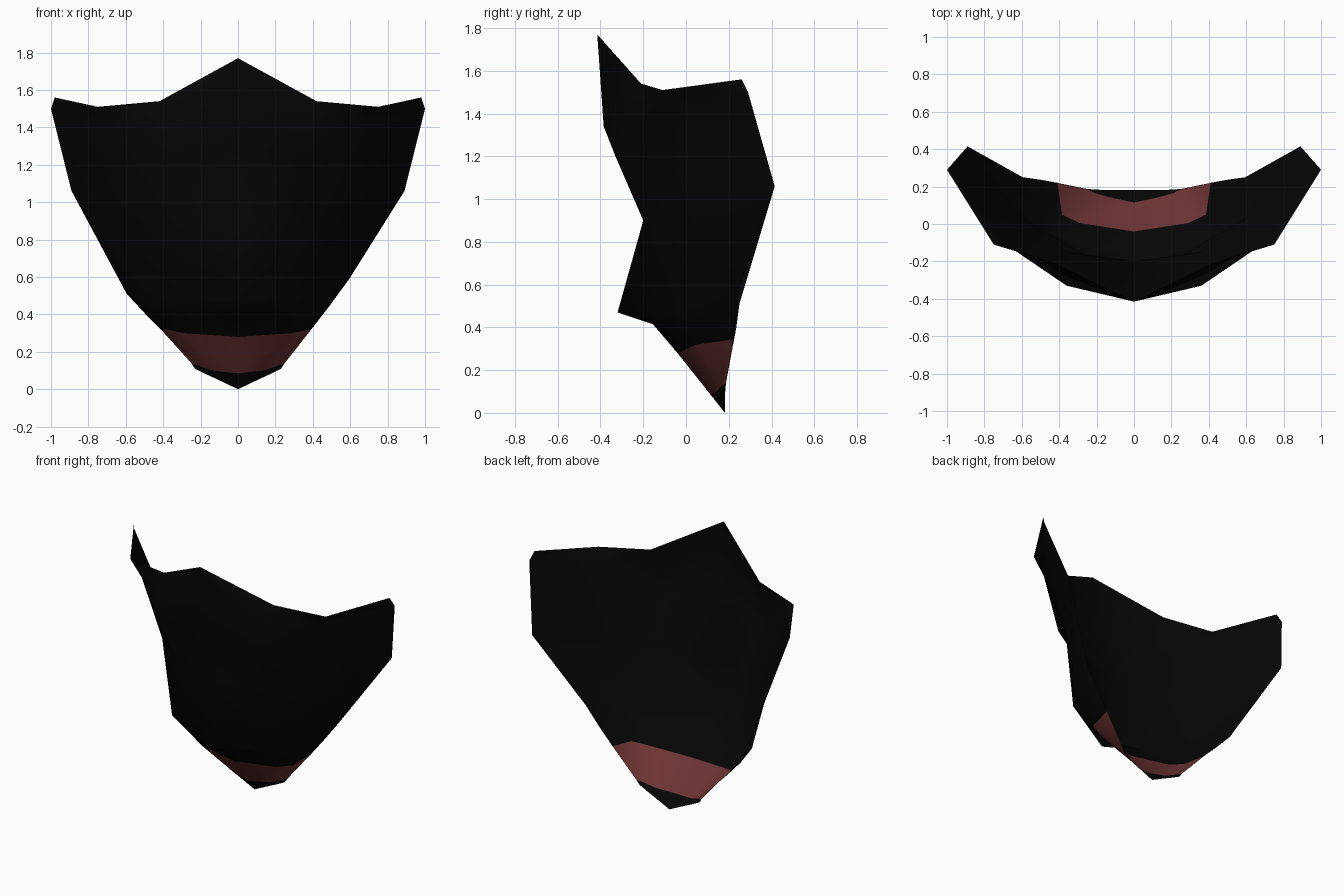
import bpy, bmesh

if "Cube" in bpy.data.objects:
    bpy.data.objects.remove(bpy.data.objects["Cube"])

def material(name, rgb):
    m = bpy.data.materials.new(name)
    m.diffuse_color = (*rgb, 1)
    m.use_nodes = True
    m.node_tree.nodes["Principled BSDF"].inputs["Base Color"].default_value = m.diffuse_color
    return m

black = material("black_cloth", (0.0017, 0.0017, 0.0017))
red = material("dull_red_trim", (0.155, 0.034, 0.034))

# Half cross-sections from the nose bridge down to the chin tip,
# each running from the centre line to the open side edge
ROWS = [
    [(0, -.415, 1.77), (.42, -.21, 1.54), (.75, -.11, 1.51), (.98, .26, 1.56)],    # upper rim
    [(0, -.385, 1.34), (.36, -.33, 1.20), (.64, -.14, 1.42), (1.0, .29, 1.50)],    # cheeks
    [(0, -.20, .90), (.36, -.15, .92), (.61, .04, .94), (.89, .415, 1.06)],        # mouth
    [(0, -.32, .47), (.24, -.18, .47), (.48, -.037, .467), (.595, .25, .55)],      # chin ridge
    [(0, -.155, .415), (.27, -.105, .405), (.43, .01, .40), (.49, .235, .422)],    # under chin
    [(0, -.04, .28), (.29, .005, .30), (.385, .05, .32), (.41, .22, .33)],         # trim top
    [(0, .115, .085), (.14, .145, .10), (.21, .165, .125), (.25, .187, .14)],      # trim bottom
    [(0, .182, 0), (.115, .182, .055), (.17, .182, .08), (.23, .182, .11)],        # hem
]
TRIM_BAND = 5
UNEVEN = {3: .04, 4: .025, 5: .013}  # left edge hangs lower, right edge higher

bm = bmesh.new()
grid = []
for r, row in enumerate(ROWS):
    left = [(-x, y, z) for x, y, z in reversed(row[1:])]
    line = [bm.verts.new(p) for p in left + row]
    line[0].co.z -= UNEVEN.get(r, 0)
    line[-1].co.z += UNEVEN.get(r, 0)
    grid.append(line)

# Skin the cross-sections with mirrored diagonals, colouring the trim band;
# the folds of the upper rim run outward from the nose bridge
for r in range(len(grid) - 1):
    a, b = grid[r], grid[r + 1]
    for c in range(len(a) - 1):
        p, q, s, t = a[c], b[c], b[c + 1], a[c + 1]
        if (c < 3) != (r == 0):
            tris = ((p, q, s), (p, s, t))
        else:
            tris = ((p, q, t), (q, s, t))
        for tri in tris:
            f = bm.faces.new(tri)
            f.material_index = 1 if r == TRIM_BAND else 0
            f.smooth = True

mesh = bpy.data.meshes.new("face_mask")
bm.to_mesh(mesh)
bm.free()
mesh.materials.append(black)
mesh.materials.append(red)
mask = bpy.data.objects.new("face_mask", mesh)
bpy.context.collection.objects.link(mask)
